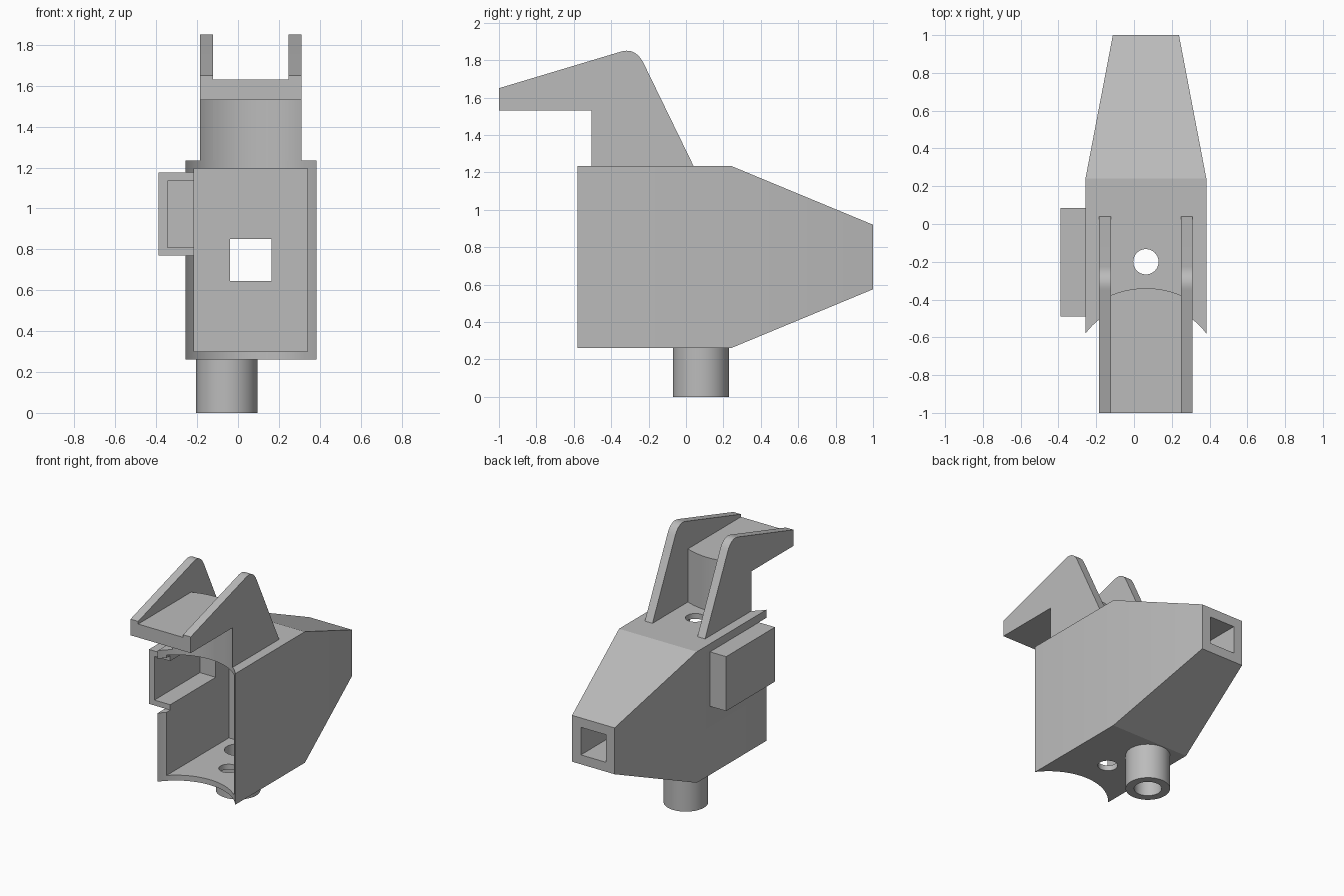
import bpy, bmesh, math
from mathutils import Vector

cube = bpy.data.objects.get("Cube")
if cube:
    bpy.data.objects.remove(cube, do_unlink=True)

CX = 0.063            # symmetry plane of housing and bracket
ARC_Y, R_IN, R_OUT = -0.82, 0.40, 0.48   # round post the front fits against

grey = bpy.data.materials.new("plain grey")
grey.use_nodes = True
colour = (0.5, 0.5, 0.5, 1)
grey.diffuse_color = colour
grey.node_tree.nodes["Principled BSDF"].inputs["Base Color"].default_value = colour


def make(name, bm):
    bmesh.ops.recalc_face_normals(bm, faces=bm.faces)
    mesh = bpy.data.meshes.new(name)
    bm.to_mesh(mesh)
    bm.free()
    mesh.materials.append(grey)
    ob = bpy.data.objects.new(name, mesh)
    bpy.context.collection.objects.link(ob)
    return ob


def prism(name, points, offset):
    """Extrude a closed 3D outline along offset."""
    bm = bmesh.new()
    face = bm.faces.new([bm.verts.new(p) for p in points])
    geo = bmesh.ops.extrude_face_region(bm, geom=[face])["geom"]
    moved = [v for v in geo if isinstance(v, bmesh.types.BMVert)]
    bmesh.ops.translate(bm, verts=moved, vec=offset)
    return make(name, bm)


def box(name, x, y, z):
    outline = [(x[0], y[0], z[0]), (x[1], y[0], z[0]), (x[1], y[1], z[0]), (x[0], y[1], z[0])]
    return prism(name, outline, (0, 0, z[1] - z[0]))


def cylinder(name, x, y, r, z, n=64):
    ring = [(x + r * math.cos(math.tau * i / n), y + r * math.sin(math.tau * i / n), z[0])
            for i in range(n)]
    return prism(name, ring, (0, 0, z[1] - z[0]))


def cut(ob, *cutters):
    for cutter in cutters:
        mod = ob.modifiers.new("cut", 'BOOLEAN')
        mod.operation = 'DIFFERENCE'
        mod.solver = 'EXACT'
        mod.object = cutter
        with bpy.context.temp_override(object=ob, active_object=ob):
            bpy.ops.object.modifier_apply(modifier=mod.name)
        bpy.data.objects.remove(cutter, do_unlink=True)


def arc(r, half, z, n=16):
    """Arc round the post from -half to +half, seen from above."""
    a = math.asin(half / r)
    return [(CX + r * math.sin(t), ARC_Y + r * math.cos(t), z)
            for t in (a * (2 * i / n - 1) for i in range(n + 1))]


# Housing: box with a tapered tail
bm = bmesh.new()
rings = []
for y, half, low, high in ((-0.58, 0.32, 0.26, 1.235), (0.24, 0.32, 0.26, 1.235),
                           (1.0, 0.175, 0.575, 0.92)):
    rings.append([bm.verts.new((CX + s * half, y, z))
                  for s, z in ((-1, low), (1, low), (1, high), (-1, high))])
for a, b in zip(rings, rings[1:]):
    for i in range(4):
        j = (i + 1) % 4
        bm.faces.new((a[i], a[j], b[j], b[i]))
bm.faces.new(rings[0])
bm.faces.new(rings[-1])
housing = make("housing", bm)
cut(housing,
    box("cavity_cutter", (-0.215, 0.34), (-0.8, 0.2), (0.30, 1.195)),
    box("tail_cutter", (-0.04, 0.165), (0.1, 1.2), (0.645, 0.85)),
    box("side_cutter", (-0.5, -0.214), (-0.8, 0.085), (0.77, 1.175)),
    cylinder("post_cutter", CX, ARC_Y, R_IN, (0.1, 1.4), 96),
    cylinder("hole_cutter", CX, -0.2, 0.067, (0.1, 1.4), 48),
    cylinder("bore_cutter", -0.055, 0.08, 0.093, (0.1, 0.4)))

# Side pocket, open to the front and to the cavity
pocket = box("side_pocket", (-0.39, -0.215), (-0.49, 0.085), (0.77, 1.175))
cut(pocket, box("pocket_cutter", (-0.345, -0.1), (-0.7, 0.045), (0.81, 1.135)))

# Tube under the housing
tube = cylinder("bottom_tube", -0.055, 0.08, 0.15, (0, 0.26))
cut(tube, cylinder("tube_cutter", -0.055, 0.08, 0.093, (-0.1, 0.4)))

# Bracket cheeks with a rounded peak
p0, p1, p2 = Vector((-0.35, 1.845)), Vector((-0.268, 1.87)), Vector((-0.225, 1.78))
peak = [p0 * (1 - t) ** 2 + p1 * 2 * t * (1 - t) + p2 * t * t for t in (i / 10 for i in range(11))]
profile = [(-1, 1.65), *peak, (0.04, 1.235), (-0.54, 1.235), (-0.54, 1.53), (-1, 1.53)]
cheeks = []
for name, x in (("right_cheek", CX - 0.248), ("left_cheek", CX + 0.185)):
    cheek = prism(name, [(x, y, z) for y, z in profile], (0.063, 0, 0))
    cut(cheek, cylinder("cheek_cutter", CX, ARC_Y, R_IN, (1.1, 1.53), 96))
    cheeks.append(cheek)

# Shelf and curved wall between the cheeks
W = 0.185
shelf = prism("bracket_shelf", [(CX + W, -1, 1.53), (CX - W, -1, 1.53)] + arc(R_OUT, W, 1.53),
              (0, 0, 0.1))
wall = prism("bracket_wall", arc(R_OUT, W, 1.235) + arc(R_IN, W, 1.235)[::-1], (0, 0, 0.295))

# Smooth the curves, keep edges sharp
for ob in (housing, pocket, tube, shelf, wall, *cheeks):
    bpy.ops.object.select_all(action='DESELECT')
    ob.select_set(True)
    bpy.context.view_layer.objects.active = ob
    bpy.ops.object.shade_smooth_by_angle(angle=math.radians(20))
